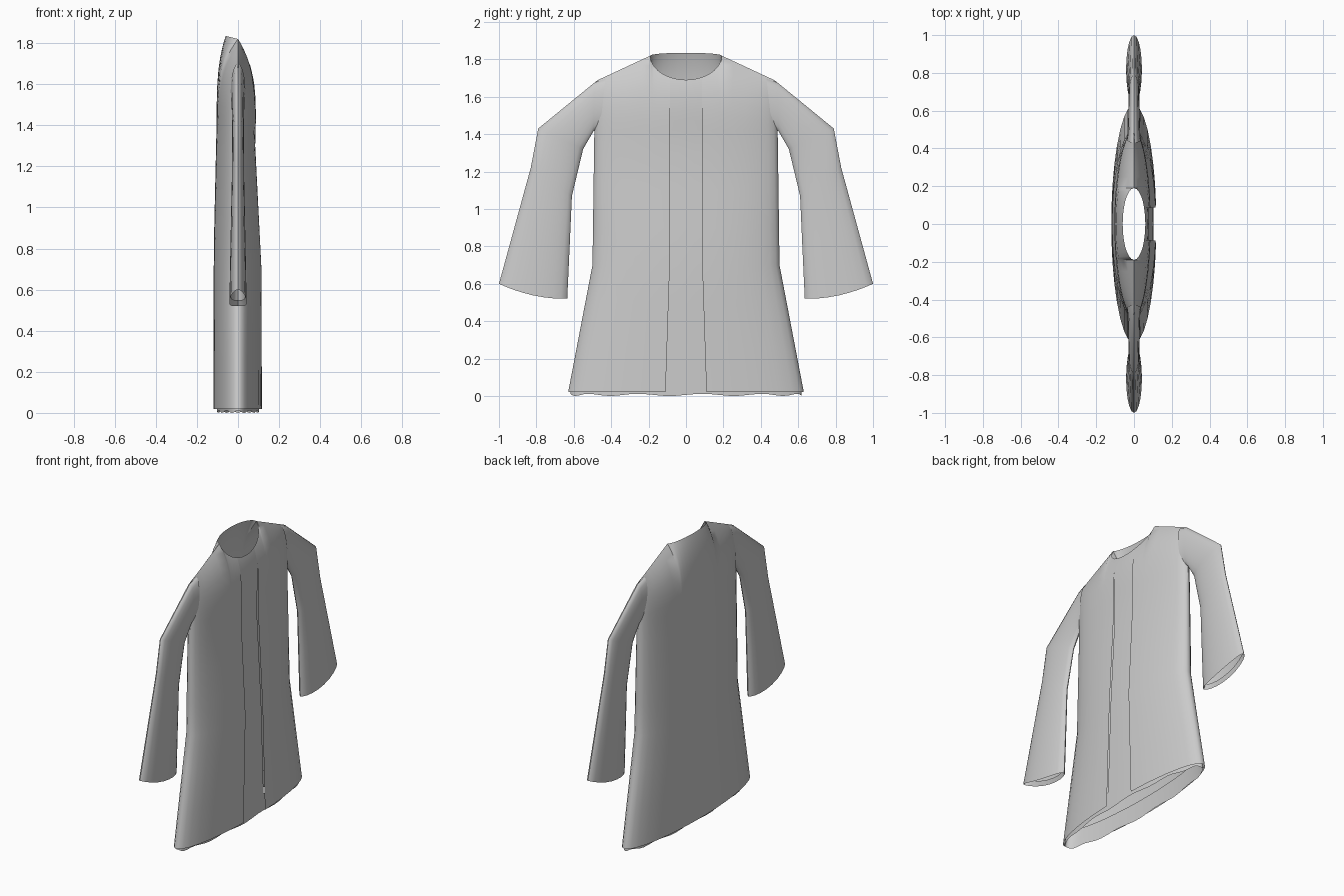
import bpy, bmesh, math

if "Cube" in bpy.data.objects:
    bpy.data.objects.remove(bpy.data.objects["Cube"])

def lerp(pts, v):
    """Piecewise linear lookup."""
    if v <= pts[0][0]:
        return pts[0][1]
    for (a, fa), (b, fb) in zip(pts, pts[1:]):
        if v <= b:
            return fa + (fb - fa) * (v - a) / (b - a)
    return pts[-1][1]

WIDTH = [(0.02, 0.63), (0.7, 0.5), (1.42, 0.49)]
FRONT = [(0.02, 0.118), (0.7, 0.116), (1.3, 0.085), (1.42, 0.088)]
BACK = [(0.02, 0.12), (0.8, 0.118), (1.42, 0.104)]
SHOULDER = [(0.19, 1.82), (0.48, 1.685), (0.49, 1.675)]
LOW_ROWS = [0.02, 0.25, 0.5, 0.7, 0.9, 1.1, 1.3, 1.42]
TOP_ROWS = [0.2, 0.4, 0.6, 0.75, 0.87, 0.95, 1.0]
COLS = [0.085, 0.12, 0.15, 0.172, 0.185, 0.19, 0.25, 0.32, 0.39, 0.44, 0.47, 0.485, 0.49]

def column(y0, front, inset=0.0):
    """Points of one vertical line of the torso, hem to neck or shoulder."""
    u = y0 / 0.49
    bow = math.sqrt(max(0, 1 - u * u))
    sign, depth = (1, FRONT) if front else (-1, BACK)
    pts = [(sign * (lerp(depth, z) * bow) - inset, u * lerp(WIDTH, z), z) for z in LOW_ROWS]
    xa = sign * lerp(depth, 1.42) * bow
    if y0 < 0.19:
        k = math.sqrt(1 - (y0 / 0.19) ** 2)
        xt = sign * 0.06 * k
        zt = 1.82 - 0.13 * k if front else 1.82 + 0.015 * k
    else:
        xt, zt = 0.0, lerp(SHOULDER, y0)
    for s in TOP_ROWS:
        pts.append((xt + (xa - xt) * (1 - s ** 3.2) - inset * (1 - s), y0, 1.42 + (zt - 1.42) * s))
    return pts

def add_grid(bm, lines, flip=1, closed=False):
    vs = [[bm.verts.new((x, y * flip, z)) for x, y, z in ln] for ln in lines]
    pairs = list(zip(vs, vs[1:])) + ([(vs[-1], vs[0])] if closed else [])
    for a, b in pairs:
        for i in range(len(a) - 1):
            bm.faces.new((a[i], b[i], b[i + 1], a[i + 1]))

def finish(bm, name, angle=40):
    bmesh.ops.remove_doubles(bm, verts=bm.verts, dist=0.0005)
    bmesh.ops.recalc_face_normals(bm, faces=bm.faces)
    me = bpy.data.meshes.new(name)
    bm.to_mesh(me)
    bm.free()
    ob = bpy.data.objects.new(name, me)
    bpy.context.collection.objects.link(ob)
    bpy.ops.object.select_all(action='DESELECT')
    ob.select_set(True)
    bpy.context.view_layer.objects.active = ob
    bpy.ops.object.shade_smooth_by_angle(angle=math.radians(angle))
    return ob

# Coat body: two front panels and the back
bm = bmesh.new()
for f in (1, -1):
    add_grid(bm, [column(y, True) for y in COLS], f)
    add_grid(bm, [column(y, False) for y in [0, 0.045] + COLS], f)
finish(bm, "coat_body")

# Recessed strip behind the front opening
bm = bmesh.new()
for f in (1, -1):
    add_grid(bm, [column(y, True, 0.014) for y in (0, 0.045, 0.092)], f)
finish(bm, "front_strip")

# Lining band just inside the hem, with a slightly wavy lower edge
bm = bmesh.new()
lines = []
N = 64
for i in range(N):
    a = 2 * math.pi * i / N
    line = []
    for z in (0.0, 0.02, 0.12):
        w = lerp(WIDTH, z) - 0.012
        wave = 0.006 * (1 + math.sin(11 * a)) if z == 0 else 0
        line.append((0.103 * math.cos(a), w * math.sin(a), z + wave))
    lines.append(line)
add_grid(bm, lines, 1, True)
finish(bm, "hem_lining")

# Sleeves: (outer y, z), (inner y, z), half thickness
SECTIONS = [((0.43, 1.70), (0.46, 1.43), 0.036),
            ((0.49, 1.675), (0.495, 1.415), 0.032),
            ((0.79, 1.43), (0.55, 1.32), 0.028),
            ((0.83, 1.22), (0.61, 1.07), 0.03),
            ((0.915, 0.91), (0.622, 0.80), 0.036),
            ((1.0, 0.60), (0.635, 0.52), 0.042),
            ((0.985, 0.63), (0.65, 0.55), 0.034)]
bm = bmesh.new()
lines = []
for i in range(20):
    a = 2 * math.pi * i / 20
    c, s = math.cos(a), math.sin(a)
    line = []
    for k, ((yo, zo), (yi, zi), t) in enumerate(SECTIONS):
        sag = 0.022 * s * s if k >= 5 else 0
        line.append((t * s, (yo + yi) / 2 + (yo - yi) / 2 * c,
                     (zo + zi) / 2 + (zo - zi) / 2 * c - sag))
    lines.append(line)
for f in (1, -1):
    add_grid(bm, lines, f, True)
finish(bm, "sleeves", 50)
